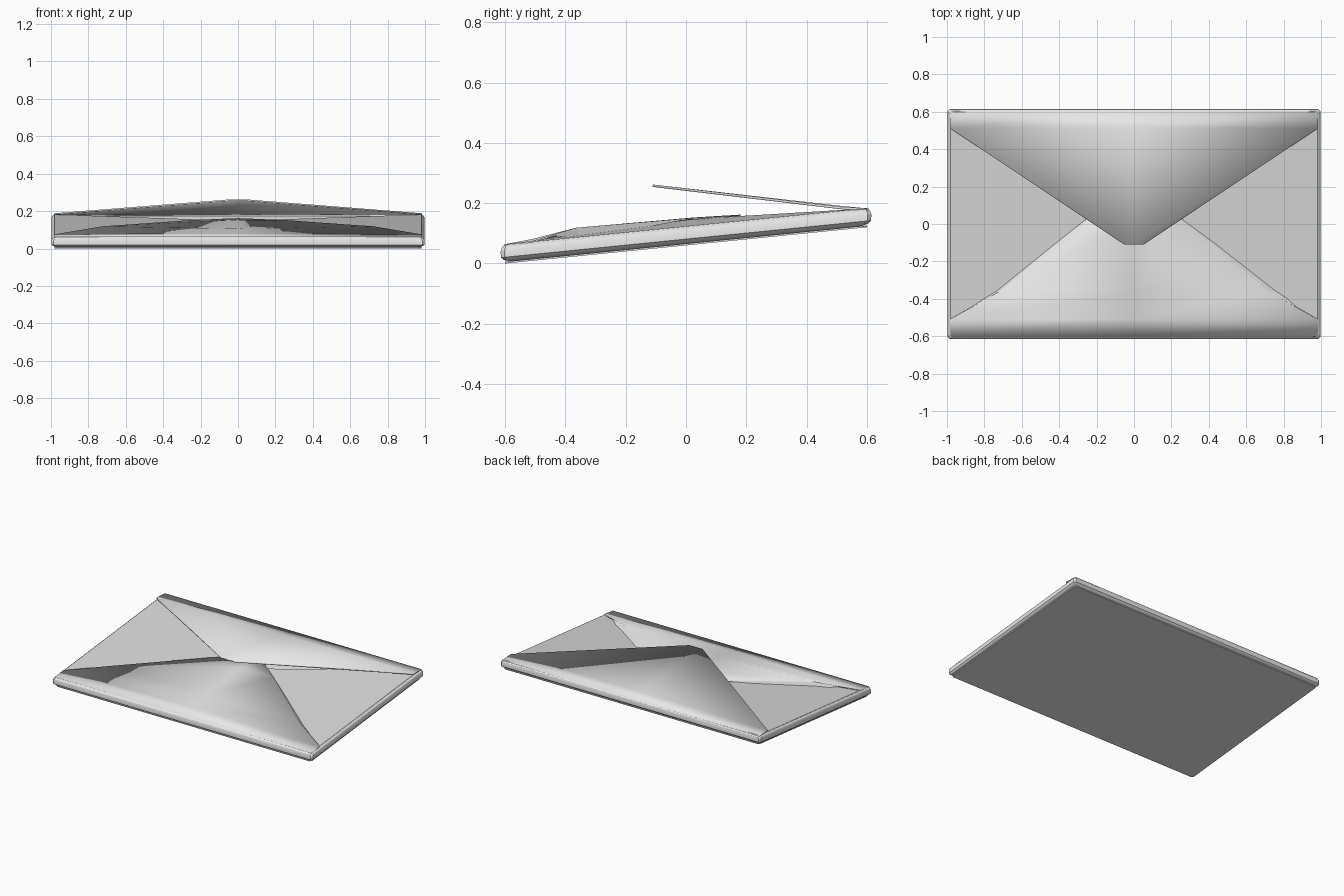
import bpy, math

if "Cube" in bpy.data.objects:
    bpy.data.objects.remove(bpy.data.objects["Cube"])

SLOPE, FRONT = 0.1, 0.6   # the whole envelope rises towards the back


def material(name, v):
    m = bpy.data.materials.new(name)
    m.diffuse_color = (v, v, v, 1)
    m.use_nodes = True
    m.node_tree.nodes["Principled BSDF"].inputs["Base Color"].default_value = m.diffuse_color
    return m


paper = material("white paper", 0.80)
inner = material("side flap paper", 0.72)


def part(name, verts, faces, mat, thick=0, smooth=True):
    # heights are measured from the tilted back panel
    me = bpy.data.meshes.new(name)
    me.from_pydata([(x, y, w + SLOPE * (y + FRONT)) for x, y, w in verts], [], faces)
    me.materials.append(mat)
    ob = bpy.data.objects.new(name, me)
    bpy.context.collection.objects.link(ob)
    if thick:
        s = ob.modifiers.new("paper thickness", 'SOLIDIFY')
        s.thickness = thick
        s.offset = -1
    if smooth:
        bpy.ops.object.select_all(action='DESELECT')
        ob.select_set(True)
        bpy.context.view_layer.objects.active = ob
        bpy.ops.object.shade_smooth_by_angle(angle=math.radians(25))
    return ob


def loft(rings):
    # chamfered rectangles joined into a folded wall
    verts = []
    for a, b, w in rings:
        c = 0.012
        verts += [(a - c, -b, w), (a, -b + c, w), (a, b - c, w), (a - c, b, w),
                  (-a + c, b, w), (-a, b - c, w), (-a, -b + c, w), (-a + c, -b, w)]
    faces = []
    for r in range(len(rings) - 1):
        for i in range(8):
            j = (i + 1) % 8
            faces.append((r * 8 + i, r * 8 + j, r * 8 + 8 + j, r * 8 + 8 + i))
    return verts, faces


def ladder(rows):
    # mirrored rows (half width, y, edge height, centre height)
    verts, faces = [], []
    for x, y, w, c in rows:
        verts += [(-x, y, w), (0, y, c), (x, y, w)]
    for r in range(len(rows) - 1):
        for i in range(2):
            k = r * 3 + i
            faces.append((k, k + 1, k + 4, k + 3))
    return verts, faces


# back panel
v, f = loft([(0.98, 0.60, 0.0), (0.98, 0.60, 0.006)])
part("back_panel", v, f + [tuple(range(7, -1, -1)), tuple(range(8, 16))], paper)

# rounded folded edge all around
v, f = loft([(0.965, 0.585, 0.006), (0.988, 0.604, 0.012), (0.998, 0.614, 0.021),
             (0.998, 0.615, 0.042), (0.993, 0.611, 0.054), (0.980, 0.600, 0.064)])
part("folded_edge", v, f, paper)

# left and right flaps
for side, name in ((1, "right_flap"), (-1, "left_flap")):
    v = [(side * x, y, w) for x, y, w in
         ((0.982, -0.59, 0.063), (0.982, 0.59, 0.063), (0.12, 0.09, 0.083), (0.12, -0.09, 0.083))]
    part(name, v, [(0, 1, 2, 3)[::side]], inner, 0.005, False)

# lower flap, with lifted edges
v, f = ladder([(0.982, -0.602, 0.064, 0.064), (0.984, -0.51, 0.066, 0.072),
               (0.725, -0.365, 0.095, 0.082), (0.25, 0.03, 0.089, 0.090),
               (0.06, 0.18, 0.082, 0.084)])
part("lower_flap", v, f, paper, 0.006)

# curled rims under the lifted edges of the lower flap
for side, name, d in ((1, "right_curl", 0.022), (-1, "left_curl", 0.003)):
    v = [(side * x, y, w) for x, y, w in
         ((0.25, 0.03, 0.088), (0.725, -0.365, 0.094), (0.87, -0.445, 0.077),
          (0.74 + d, -0.36 + d * 0.6, 0.055))]
    part(name, v, [(0, 1, 3)[::side], (1, 2, 3)[::side]], paper, 0, False)

# open top flap
v, f = ladder([(0.05, -0.11, 0.213, 0.213), (0.035, -0.113, 0.2135, 0.2135)][:1] +
              [(0.984, 0.512, 0.077, 0.080), (0.984, 0.605, 0.062, 0.062)])
part("top_flap", v, f, paper, 0.008)
